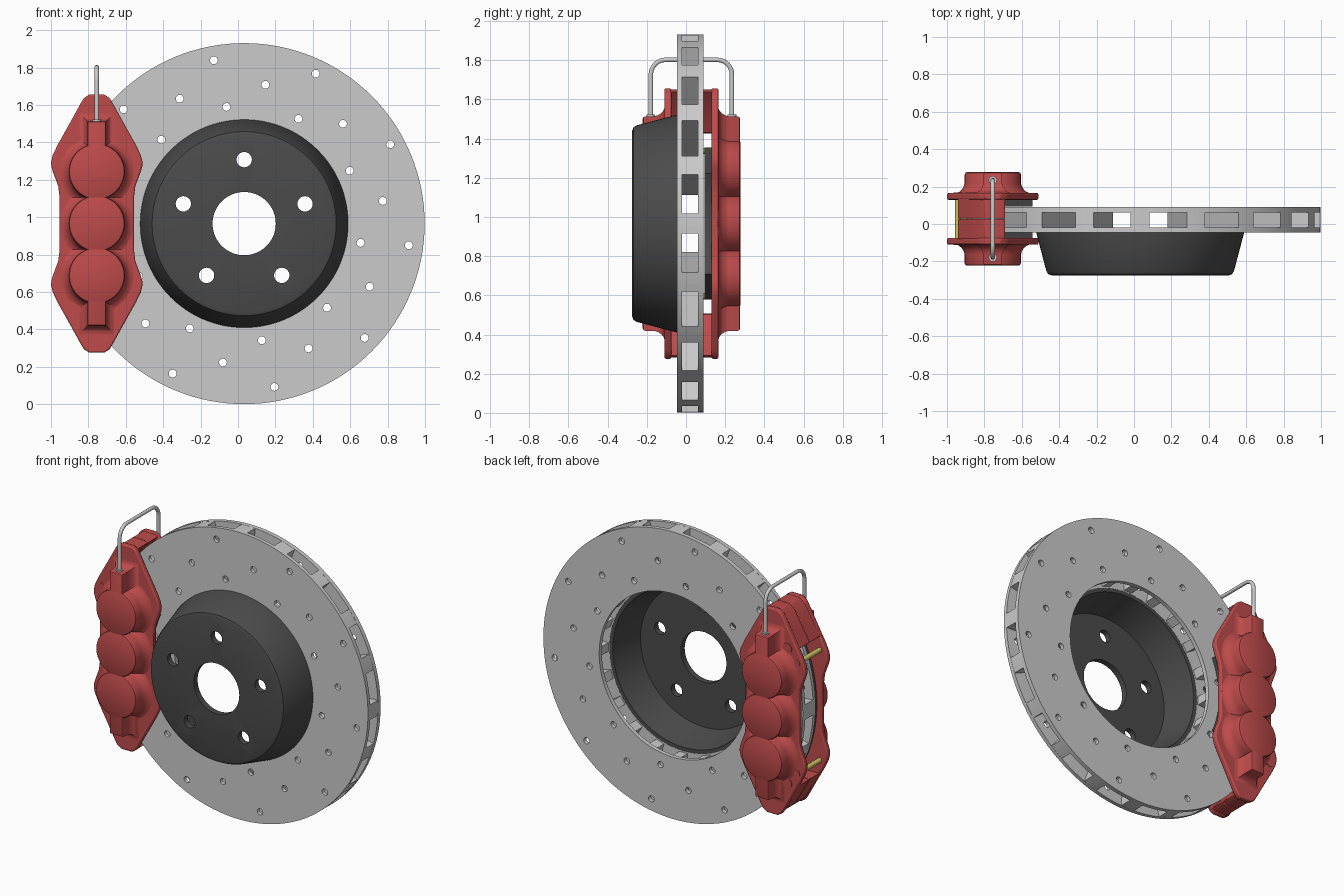
import bpy, bmesh
from math import sin, cos, pi, radians

if "Cube" in bpy.data.objects:
    bpy.data.objects.remove(bpy.data.objects["Cube"])

CX, CZ, R = 0.033, 0.966, 0.965      # disc axis and radius
KX, KY = -0.755, 0.0275              # caliper centre lines


def material(name, rgb):
    m = bpy.data.materials.new(name)
    m.diffuse_color = (*rgb, 1)
    m.use_nodes = True
    m.node_tree.nodes["Principled BSDF"].inputs["Base Color"].default_value = m.diffuse_color
    return m


RED = material("caliper_red", (0.52, 0.07, 0.07))
DARK = material("dark_iron", (0.07, 0.07, 0.07))
STEEL = material("steel", (0.55, 0.55, 0.58))
BRASS = material("brass", (0.62, 0.55, 0.12))


def add_loft(bm, rings, closed=False):
    rows = [[bm.verts.new(p) for p in ring] for ring in rings]
    n = len(rows[0])
    pairs = list(zip(rows, rows[1:])) + ([(rows[-1], rows[0])] if closed else [])
    for a, b in pairs:
        for i in range(n):
            bm.faces.new((a[i], a[(i + 1) % n], b[(i + 1) % n], b[i]))
    if not closed:
        bm.faces.new(rows[0])
        bm.faces.new(rows[-1])


def make(name, lofts, mat=None, closed=False, bevel=0):
    bm = bmesh.new()
    for rings in lofts:
        add_loft(bm, rings, closed)
    bmesh.ops.recalc_face_normals(bm, faces=bm.faces)
    me = bpy.data.meshes.new(name)
    bm.to_mesh(me)
    bm.free()
    ob = bpy.data.objects.new(name, me)
    bpy.context.collection.objects.link(ob)
    if mat:
        me.materials.append(mat)
    if bevel:
        b = ob.modifiers.new("bevel", "BEVEL")
        b.width, b.segments, b.limit_method = bevel, 2, "ANGLE"
        b.angle_limit = radians(40)
    return ob


def smooth(ob):
    bpy.ops.object.select_all(action="DESELECT")
    ob.select_set(True)
    bpy.context.view_layer.objects.active = ob
    bpy.ops.object.shade_smooth_by_angle(angle=radians(32))
    return ob


def circle(x, z, r, y, n=48):
    return [(x + r * cos(2 * pi * i / n), y, z + r * sin(2 * pi * i / n)) for i in range(n)]


def cyl(x, z, r, y0, y1, n=24):
    return [circle(x, z, r, y0, n), circle(x, z, r, y1, n)]


def prism(pts, y0, y1):
    return [[(x, y, z) for x, z in pts] for y in (y0, y1)]


def polar(r, deg):
    return CX + r * cos(radians(deg)), CZ + r * sin(radians(deg))


def revolve(name, profile, mat):
    return make(name, [[circle(CX, CZ, r, y, 128) for r, y in profile]], mat, True)


def cut(ob, holes):
    cutter = make("hole_cutter", holes)
    cutter.hide_render = True
    m = ob.modifiers.new("holes", "BOOLEAN")
    m.operation, m.solver, m.object = "DIFFERENCE", "EXACT", cutter
    dg = bpy.context.evaluated_depsgraph_get()
    me = bpy.data.meshes.new_from_object(ob.evaluated_get(dg))
    ob.modifiers.clear()
    ob.data = me
    bpy.data.objects.remove(cutter)


# Vented disc: two drilled plates joined by wedge vanes
drill = [cyl(*polar(r, a + 36 * k), 0.021, -0.2, 0.3, 16)
         for r, a in ((0.888, 100.5), (0.751, 81.3), (0.631, 98.6)) for k in range(10)]
for name, y0, y1 in (("disc_front_plate", -0.045, -0.02), ("disc_back_plate", 0.062, 0.09)):
    plate = revolve(name, [(0.55, y0), (R, y0), (R, y1), (0.55, y1)], None)
    cut(plate, drill)
    smooth(plate)
vanes = []
for k in range(20):
    a = 90 + 18 * k
    outline = [polar(R - 0.001, a + d) for d in (-3, -1, 1, 3)] + [polar(0.56, a + 3), polar(0.56, a - 3)]
    vanes.append(prism(outline, -0.022, 0.064))
make("disc_vanes", vanes)

# Hat (central bell) with bore and five bolt holes
hat = revolve("hat", [(0.169, -0.275), (0.472, -0.275), (0.492, -0.268), (0.502, -0.25),
                      (0.556, -0.045), (0.556, -0.021), (0.525, -0.021),
                      (0.47, -0.235), (0.169, -0.235)], DARK)
cut(hat, [cyl(*polar(0.342, 90 + 72 * k), 0.041, -0.4, -0.15, 32) for k in range(5)])
smooth(hat)

# Caliper flange outline: one quarter mirrored to all four
quarter = [(0.2, 0.15), (0.206, 0.2), (0.234, 0.275), (0.243, 0.305), (0.244, 0.33), (0.236, 0.365),
           (0.21, 0.42), (0.14, 0.545), (0.085, 0.645), (0.068, 0.672), (0.04, 0.69)]
half = quarter + [(-u, v) for u, v in reversed(quarter)]
flange = [(KX + u, CZ + v) for u, v in half + [(-u, -v) for u, v in half]]

# Bridge section that clears the disc edge
bridge = ([(-0.715, 1.65), (-0.795, 1.65), (-0.832, 1.617), (-0.885, 1.525), (-0.943, 1.425)]
          + [polar(0.985, a) for a in (152, 148, 144, 140, 137)])
bridge_low = [(x, 2 * CZ - z) for x, z in bridge]

# Flare of the piston housings: (outward offset, distance from caliper mid plane)
flare = [(0.045, 0.12), (0.045, 0.138), (0.03, 0.144), (0.016, 0.156), (0.006, 0.172),
         (0, 0.192), (0, 0.238), (-0.004, 0.246), (-0.012, 0.25)]


def stem(e, y):
    w, h = 0.05 + e, 0.547 + e
    return [(KX + u, y, CZ + v) for u, v in ((-w, -h), (w, -h), (w, h), (-w, h))]


for side, s in (("front", -1), ("back", 1)):
    def Y(d):
        return KY + s * d
    smooth(make(side + "_caliper_flange", [prism(flange, Y(0.102), Y(0.138))], RED, bevel=0.008))
    smooth(make(side + "_caliper_bridges", [prism(b, Y(0.001), Y(0.11)) for b in (bridge, bridge_low)],
                RED, bevel=0.005))
    # three piston housings and the fluid channel linking them
    smooth(make(side + "_piston_housings",
                [[circle(KX, CZ + v, 0.15 + e, Y(d), 64) for e, d in flare] for v in (-0.278, 0, 0.278)], RED))
    smooth(make(side + "_fluid_channel", [[stem(e, Y(d - 0.001)) for e, d in flare]], RED))
    # bolt heads and pin ends on the flange
    smooth(make(side + "_bolt_heads",
                [cyl(x, CZ + v, r, Y(0.13), Y(0.141)) for x, dv, r in ((-0.87, 0.453, 0.034), (-0.942, 0.371, 0.022))
                 for v in (dv, -dv)], RED))
    # brake pad: annular sector next to the disc face
    sector = ([polar(0.955, a) for a in range(156, 205, 4)]
              + [polar(0.63, a) for a in range(204, 155, -4)])
    smooth(make(side + "_brake_pad", [prism(sector, Y(0.066), Y(0.104))], DARK))

# Pad retaining pins
smooth(make("pad_pins", [cyl(-0.942, CZ + v, 0.016, KY - 0.11, KY + 0.11) for v in (-0.371, 0.371)], BRASS))

# Crossover fluid pipe
rad, top, hw = 0.075, 1.802, 0.207
path = [(-hw, 1.48)]
path += [(-hw + rad - rad * cos(t * pi / 12), top - rad + rad * sin(t * pi / 12)) for t in range(7)]
path += [(-d, z) for d, z in reversed(path)]
cu = bpy.data.curves.new("crossover_pipe", "CURVE")
cu.dimensions = "3D"
cu.bevel_depth, cu.bevel_resolution, cu.use_fill_caps = 0.012, 3, True
sp = cu.splines.new("POLY")
sp.points.add(len(path) - 1)
for p, (d, z) in zip(sp.points, path):
    p.co = (KX, KY + d, z, 1)
cu.materials.append(STEEL)
bpy.context.collection.objects.link(bpy.data.objects.new("crossover_pipe", cu))
# Collars where the pipe enters the caliper
smooth(make("pipe_collars", [[[(x, KY + s * hw + (y - CZ), z) for x, _, y in circle(KX, CZ, 0.022, 0, 20)]
                              for z in (1.505, 1.522)] for s in (-1, 1)], STEEL))
